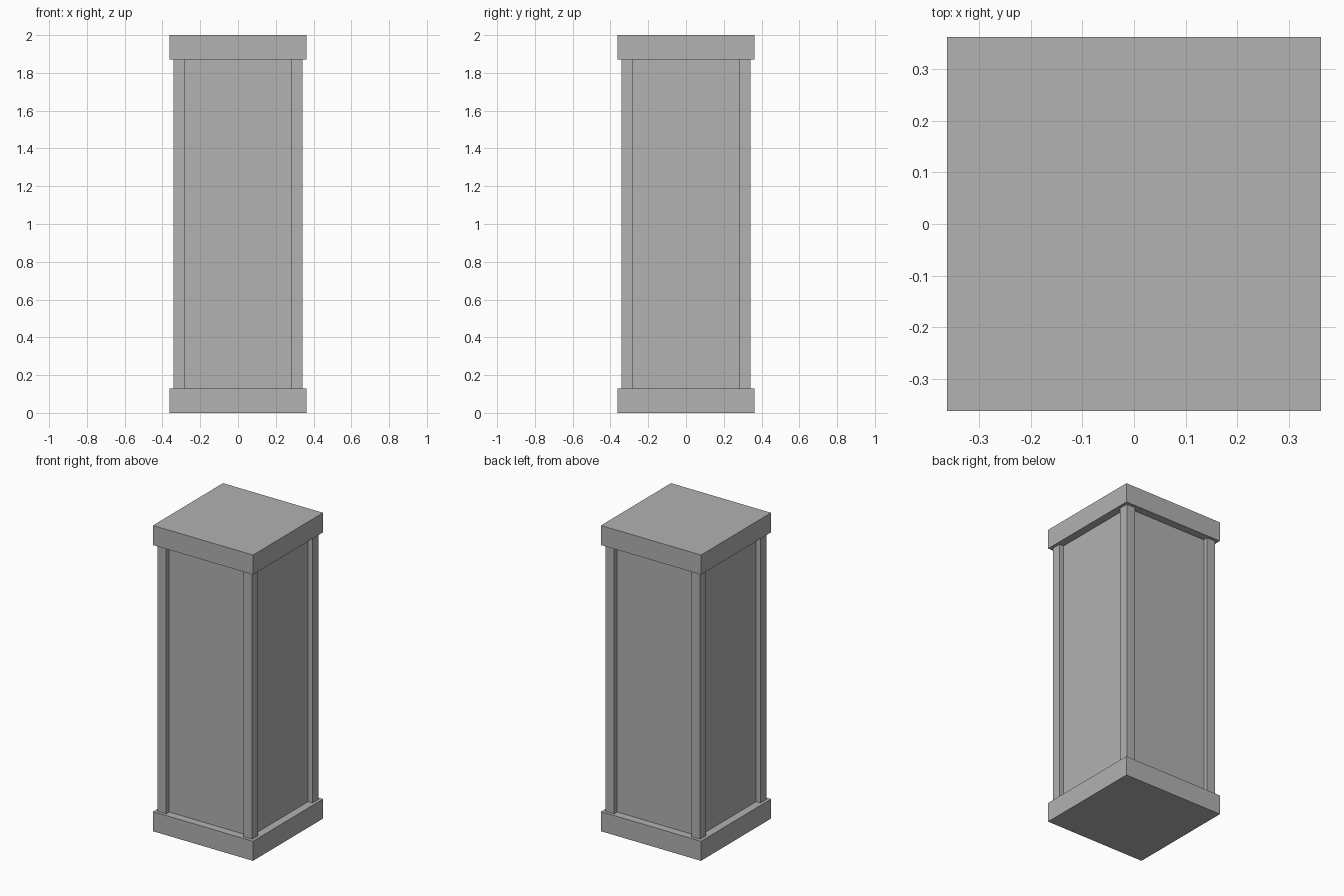
import bpy

if "Cube" in bpy.data.objects:
    bpy.data.objects.remove(bpy.data.objects["Cube"])

grey = bpy.data.materials.new("plain grey")
grey.diffuse_color = (0.445, 0.445, 0.445, 1)
grey.use_nodes = True
grey.node_tree.nodes["Principled BSDF"].inputs["Base Color"].default_value = grey.diffuse_color


def box(name, x, y, z0, z1, half):
    """Square upright block centred on x, y, from z0 to z1."""
    bpy.ops.mesh.primitive_cube_add(size=1, location=(x, y, (z0 + z1) / 2))
    ob = bpy.context.object
    ob.name = name
    ob.scale = (2 * half, 2 * half, z1 - z0)
    bpy.ops.object.transform_apply(location=False, rotation=False, scale=True)
    ob.data.materials.append(grey)
    return ob


SLAB = 0.128    # thickness of plinth and cap
OUTER = 0.362   # half width of plinth and cap
POST = 0.031    # half width of a corner post
CORNER = 0.311  # post centre

# plinth and cap
box("plinth", 0, 0, 0, SLAB, OUTER)
box("cap", 0, 0, 2 - SLAB, 2, OUTER)

# recessed core between the posts
box("core", 0, 0, SLAB, 2 - SLAB, CORNER)

# corner posts
for sx, side in ((-1, "left"), (1, "right")):
    for sy, end in ((-1, "front"), (1, "back")):
        box(f"{end}_{side}_post", sx * CORNER, sy * CORNER, SLAB, 2 - SLAB, POST)
